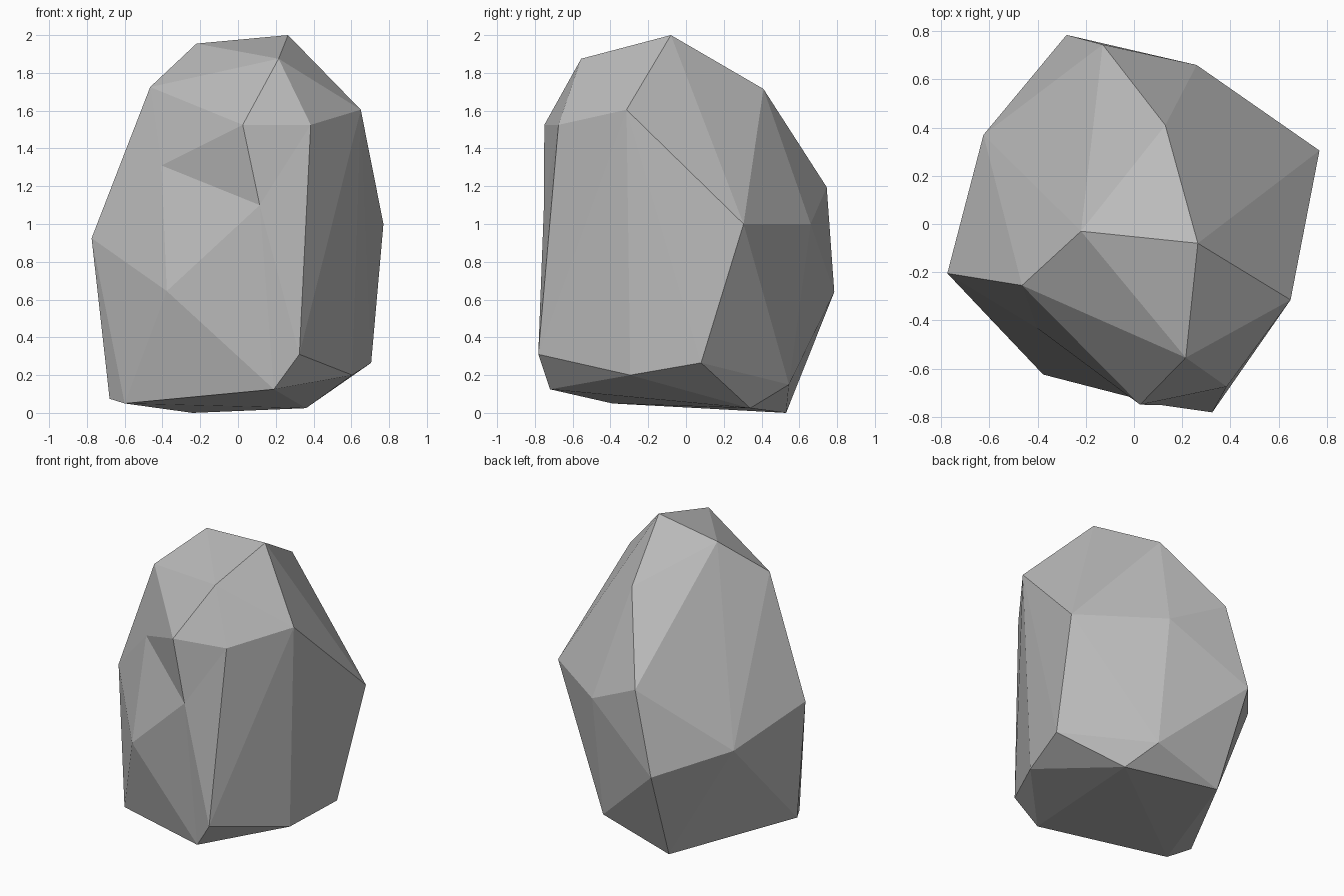
import bpy
import bmesh

cube = bpy.data.objects.get("Cube")
if cube:
    bpy.data.objects.remove(cube, do_unlink=True)

# Stone colour
stone = bpy.data.materials.new("grey_stone")
stone.use_nodes = True
colour = (0.5, 0.5, 0.5, 1.0)
stone.diffuse_color = colour
stone.node_tree.nodes["Principled BSDF"].inputs["Base Color"].default_value = colour

# Outer corners of the boulder, from the ground up
foot = [(-.24, .53, 0), (.36, .34, .025), (-.6, -.39, .05), (-.68, -.25, .075),
        (.255, .545, .15), (.605, -.295, .2), (.705, .08, .265)]
belly = [(-.28, .785, .64), (-.625, .37, .76), (.77, .305, 1), (.26, .66, 1),
         (-.13, .745, 1.195)]
crown = [(.65, -.315, 1.605), (.13, .41, 1.715), (.215, -.555, 1.875),
         (-.22, -.03, 1.955), (.265, -.08, 2)]

# Corners round the hollow on the front face
rim = {
    "side": (-.775, -.205, .925),
    "shoulder": (-.465, -.255, 1.725),
    "brow": (.025, -.75, 1.525),
    "brow_end": (.385, -.675, 1.525),
    "toe_top": (.325, -.782, .31),
    "toe": (.19, -.72, .125),
    "cheek": (-.377, -.625, .645),
}

bm = bmesh.new()
for co in foot + belly + crown:
    bm.verts.new(co)
corner = {name: bm.verts.new(co) for name, co in rim.items()}

# Wrap the corners in flat facets
bmesh.ops.convex_hull(bm, input=bm.verts[:])

# Open the hollow and fill it with facets round two sunken points
rim_verts = set(corner.values())
inside = [f for f in bm.faces if set(f.verts) <= rim_verts]
bmesh.ops.delete(bm, geom=inside, context="FACES")
corner["hollow"] = bm.verts.new((-.405, -.43, 1.31))
corner["ridge"] = bm.verts.new((.115, -.752, 1.10))


def fan(centre, names):
    for a, b in zip(names, names[1:]):
        bm.faces.new((corner[centre], corner[a], corner[b]))


fan("hollow", ["side", "shoulder", "brow", "ridge", "cheek", "side"])
fan("ridge", ["brow", "brow_end", "toe_top", "toe", "cheek"])
bmesh.ops.recalc_face_normals(bm, faces=bm.faces[:])

mesh = bpy.data.meshes.new("boulder")
bm.to_mesh(mesh)
bm.free()
mesh.materials.append(stone)
boulder = bpy.data.objects.new("boulder", mesh)
bpy.context.scene.collection.objects.link(boulder)
